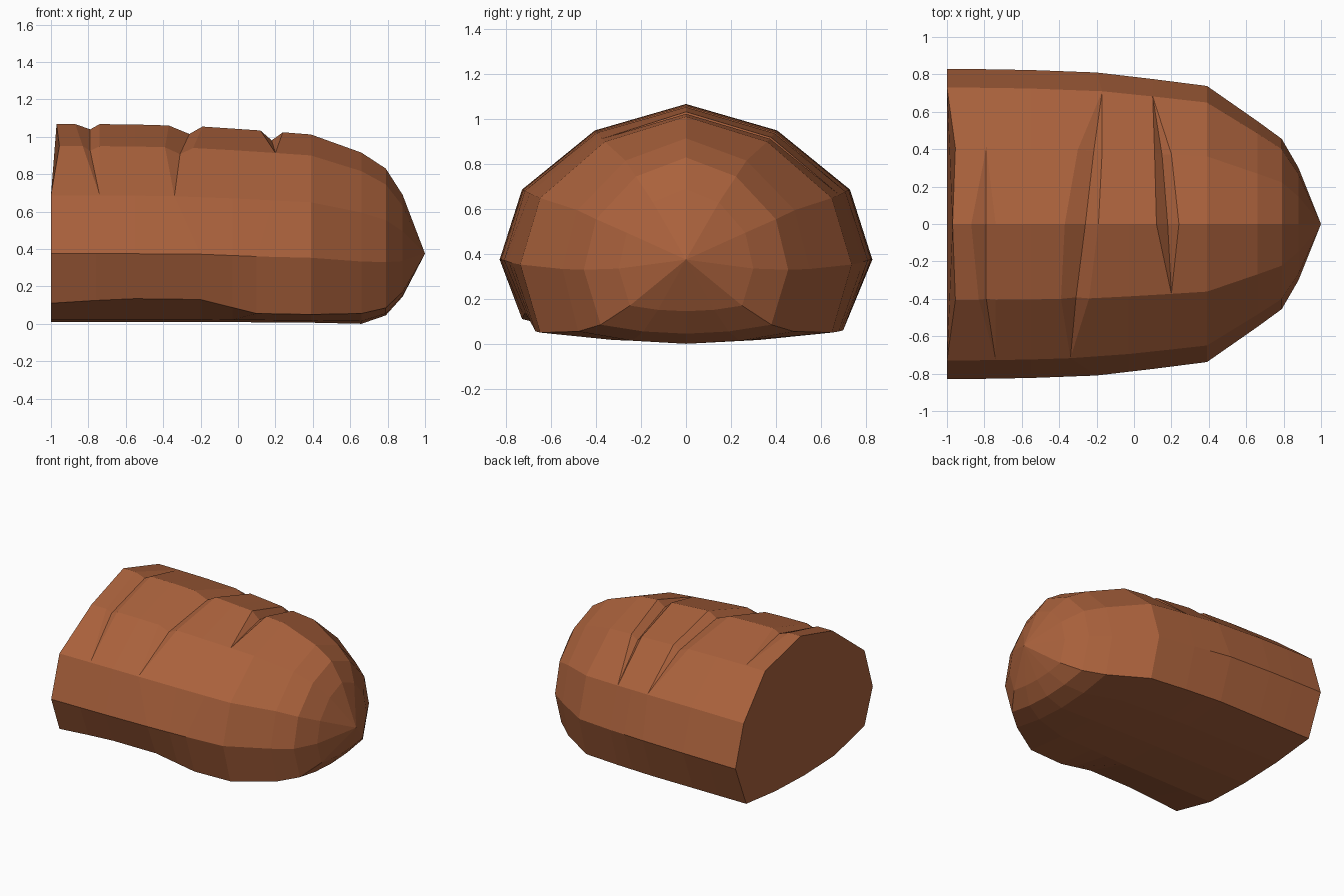
import bpy, bmesh

if "Cube" in bpy.data.objects:
    bpy.data.objects.remove(bpy.data.objects["Cube"])

# Loaf silhouette along its length
X = [-1, -.6, -.2, .1, .39, .66, .79, .88]
WIDTH = [.83, .825, .81, .775, .738, .55, .455, .30]
TOP = [1.068, 1.067, 1.055, 1.035, 1.012, .915, .83, .69]
SIDE_Z = [.375, .375, .372, .36, .353, .333, .33, .335]
FRONT_Z = [.11, .135, .13, .055, .05, .055, .085, .17]
BACK_Z = [.06, .06, .06, .055, .05, .055, .085, .17]
FRONT_Y = [.73, .72, .71, .67, .65, .48, .38, .25]
BACK_Y = [.70, .70, .70, .68, .65, .48, .38, .25]
BASE_Z = [.01, .01, .01, .008, .006, 0, .045, .145]


def at(table, x):
    x = max(X[0], min(X[-1], x))
    for i in range(len(X) - 1):
        if x <= X[i + 1]:
            t = (x - X[i]) / (X[i + 1] - X[i])
            return table[i] + t * (table[i + 1] - table[i])


def point(k, x, depth=0):
    """Point k (0-11) of the twelve-sided section at x, pressed in by depth."""
    w, top, c = at(WIDTH, x), at(TOP, x), at(SIDE_Z, x)
    base, fz, bz = at(BASE_Z, x), at(FRONT_Z, x), at(BACK_Z, x)
    fy, by = at(FRONT_Y, x), at(BACK_Y, x)
    h = top - c
    y, z = [(-.5 * fy, base + .25 * (min(fz, bz) - base)), (-fy, fz), (-w, c),
            (-.88 * w, c + .45 * h), (-.49 * w, c + .83 * h), (0, top),
            (.49 * w, c + .83 * h), (.88 * w, c + .45 * h), (w, c),
            (by, bz), (.5 * by, base + .25 * (min(fz, bz) - base)), (0, base)][k]
    return (x, y * (1 - .5 * depth), z - depth)


def plain(x):
    return [x] * 5, [0] * 5, x


def slash(before, bottom, after, depths, low):
    """Three columns forming a V cut that tapers shut at its ends."""
    return [(before, [0] * 5, low), (bottom, depths, low), (after, [0] * 5, low)]


# Crown x positions run front shoulder, front upper, ridge, back upper, back shoulder
columns = [([-1, -.955, -.97, -.955, -1], [0] * 5, -1)]
columns += slash([-.74, -.83, -.87, -.79, -.78], [-.74, -.79, -.79, -.79, -.78],
                 [-.74, -.74, -.74, -.79, -.78], [0, .025, .028, 0, 0], -.76)
columns.append(plain(-.55))
columns += slash([-.34, -.39, -.37, -.30, -.17], [-.34, -.31, -.26, -.215, -.17],
                 [-.34, -.24, -.19, -.17, -.17], [0, .035, .042, .035, 0], -.2)
columns.append(plain(-.03))
columns += slash([.19, .2, .12, .11, .10], [.19, .2, .18, .15, .10],
                 [.19, .2, .24, .2, .10], [0, 0, .048, .04, 0], .1)
columns += [plain(x) for x in (.39, .66, .79, .88)]

# Loft the crust, then close the cut end and the rounded tip
bm = bmesh.new()
rings = []
for xs, depths, low in columns:
    rings.append([bm.verts.new(point(k, xs[k - 3], depths[k - 3]) if 3 <= k <= 7
                               else point(k, low)) for k in range(12)])
for a, b in zip(rings, rings[1:]):
    for k in range(12):
        n = (k + 1) % 12
        bm.faces.new((a[k], a[n], b[n], b[k]))
bm.faces.new(rings[0])
tip = bm.verts.new((1, 0, .375))
for k in range(12):
    bm.faces.new((rings[-1][k], rings[-1][(k + 1) % 12], tip))
bmesh.ops.remove_doubles(bm, verts=bm.verts[:], dist=.001)
bmesh.ops.recalc_face_normals(bm, faces=bm.faces[:])

mesh = bpy.data.meshes.new("bread_loaf")
bm.to_mesh(mesh)
bm.free()
loaf = bpy.data.objects.new("bread_loaf", mesh)
bpy.context.collection.objects.link(loaf)

# Crust colour
crust = bpy.data.materials.new("brown crust")
crust.diffuse_color = (.40, .12, .045, 1)
crust.use_nodes = True
crust.node_tree.nodes["Principled BSDF"].inputs["Base Color"].default_value = crust.diffuse_color
mesh.materials.append(crust)
